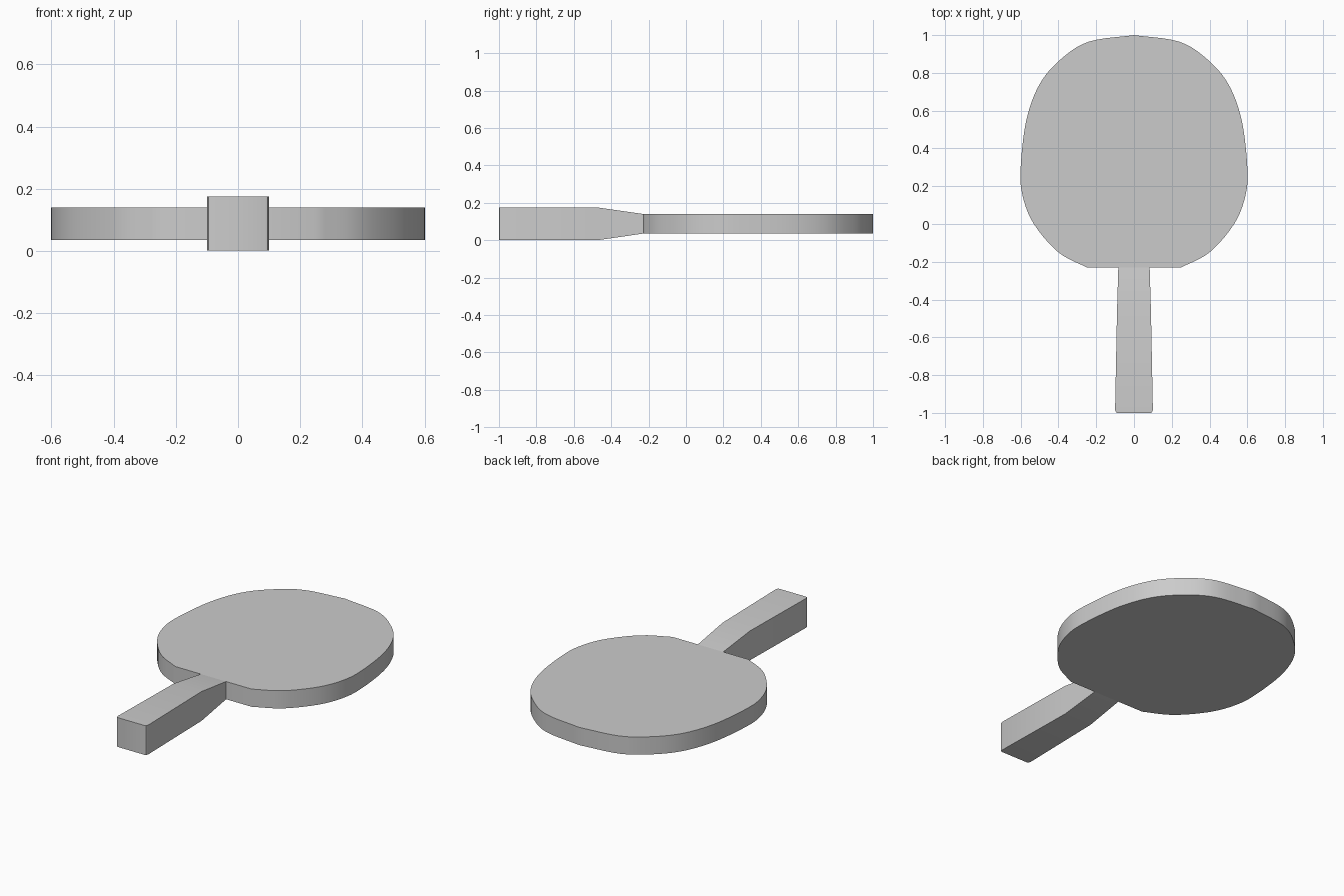
import bpy
import bmesh
from math import radians
from mathutils import Vector

cube = bpy.data.objects.get("Cube")
if cube:
    bpy.data.objects.remove(cube, do_unlink=True)

grey = bpy.data.materials.new("plain_grey")
grey.use_nodes = True
grey.diffuse_color = (0.6, 0.6, 0.6, 1)
grey.node_tree.nodes["Principled BSDF"].inputs["Base Color"].default_value = (0.6, 0.6, 0.6, 1)


def finish(name, bm):
    """Turn the bmesh into a smooth-shaded object with sharp rims."""
    bmesh.ops.recalc_face_normals(bm, faces=bm.faces)
    mesh = bpy.data.meshes.new(name)
    bm.to_mesh(mesh)
    bm.free()
    mesh.materials.append(grey)
    obj = bpy.data.objects.new(name, mesh)
    bpy.context.collection.objects.link(obj)
    bpy.ops.object.select_all(action='DESELECT')
    obj.select_set(True)
    bpy.context.view_layer.objects.active = obj
    bpy.ops.object.shade_smooth_by_angle(angle=radians(30))
    return obj


def smooth_path(points, steps=5):
    """Catmull-Rom curve through the points."""
    p = [Vector(q) for q in points]
    p = [2 * p[0] - p[1]] + p + [2 * p[-1] - p[-2]]
    path = []
    for a, b, c, d in zip(p, p[1:], p[2:], p[3:]):
        for i in range(steps):
            t = i / steps
            path.append(0.5 * (2 * b + (c - a) * t + (2 * a - 5 * b + 4 * c - d) * t**2
                               + (3 * b - a - 3 * c + d) * t**3))
    return path + [p[-2]]


# Blade: mirrored rounded outline with a flat edge at the handle
half = smooth_path([(0.25, -0.23), (0.4, -0.15), (0.53, 0), (0.59, 0.15), (0.6, 0.3),
                    (0.57, 0.55), (0.5, 0.74), (0.39, 0.87), (0.24, 0.965), (0, 1)])
outline = half + [Vector((-q.x, q.y)) for q in reversed(half[:-1])]
bm = bmesh.new()
base = bm.faces.new([bm.verts.new((q.x, q.y, 0.035)) for q in outline])
top = bmesh.ops.extrude_face_region(bm, geom=[base], use_keep_orig=True)
bmesh.ops.translate(bm, vec=(0, 0, 0.105),
                    verts=[v for v in top["geom"] if isinstance(v, bmesh.types.BMVert)])
finish("blade", bm)

# Handle: rectangular sections (y, half width, half height), open where it meets the blade
sections = [(-1, 0.087, 0.087), (-0.997, 0.095, 0.087), (-0.985, 0.1, 0.087),
            (-0.47, 0.09, 0.087), (-0.23, 0.083, 0.0525)]
bm = bmesh.new()
rings = []
for y, w, h in sections:
    rings.append([bm.verts.new((sx * w, y, 0.0875 + sz * h))
                  for sx, sz in ((-1, -1), (1, -1), (1, 1), (-1, 1))])
bm.faces.new(rings[0])
for a, b in zip(rings, rings[1:]):
    for i in range(4):
        j = (i + 1) % 4
        bm.faces.new((a[i], a[j], b[j], b[i]))
finish("handle", bm)
